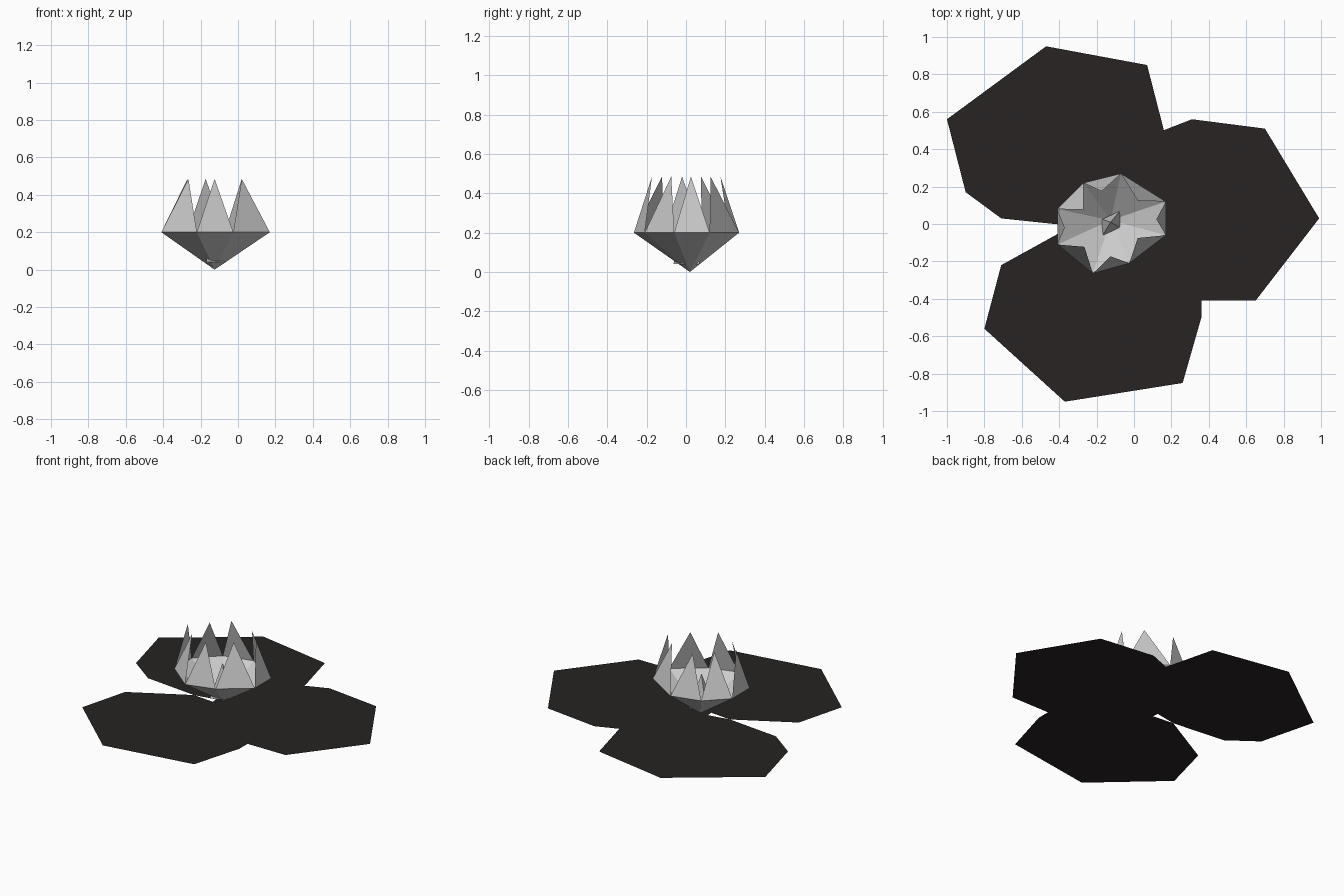
import bpy


def make(name, verts, faces, mat=None):
    me = bpy.data.meshes.new(name)
    me.from_pydata(verts, [], faces)
    me.update()
    ob = bpy.data.objects.new(name, me)
    bpy.context.collection.objects.link(ob)
    if mat:
        me.materials.append(mat)
    return ob


dark = bpy.data.materials.new("dark_leaf")
dark.diffuse_color = (0.02, 0.017, 0.016, 1)

# Three flat floating leaves, overlapping under the flower
pads = {
    "leaf_right": [(-0.05, 0.42), (-0.2, 0.15), (-0.15, -0.2), (0.1, -0.41), (0.65, -0.41),
                   (0.99, 0.03), (0.70, 0.51), (0.31, 0.56)],
    "leaf_front": [(-0.33, -0.01), (-0.71, -0.22), (-0.80, -0.56), (-0.37, -0.95),
                   (0.26, -0.85), (0.36, -0.50), (0.36, -0.35), (0.1, -0.05)],
    "leaf_back": [(-0.33, -0.01), (0.0, 0.05), (0.16, 0.35), (0.16, 0.50), (0.07, 0.85),
                  (-0.47, 0.95), (-1.0, 0.56), (-0.90, 0.17), (-0.71, 0.03)],
}
for name, pts in pads.items():
    make(name, [(x, y, 0) for x, y in pts], [range(len(pts))], dark)

# Flower cup: open cone with an uneven eight-sided rim
rim = [(0.17, -0.06), (0.17, 0.12), (-0.07, 0.27), (-0.27, 0.22),
       (-0.41, 0.08), (-0.41, -0.11), (-0.22, -0.265), (-0.025, -0.21)]
tips = [(0.12, 0.025), (0.02, 0.125), (-0.173, 0.175), (-0.27, 0.076),
        (-0.37, -0.02), (-0.265, -0.122), (-0.125, -0.173), (0.02, -0.075)]
n = len(rim)
RIM_Z, TIP_Z = 0.2, 0.485
ring = [(x, y, RIM_Z) for x, y in rim]
make("flower_cup", ring + [(-0.125, 0.02, 0)], [((i + 1) % n, i, n) for i in range(n)])

# Petals: one thin triangle on each rim edge, leaning inwards
for i, (x, y) in enumerate(tips):
    make(f"petal_{i + 1}", [ring[i], ring[(i + 1) % n], (x, y, TIP_Z)], [(0, 1, 2)])

# Small spike in the middle
base = [(-0.075, -0.02), (-0.075, 0.07), (-0.17, 0.025), (-0.17, -0.065)]
make("flower_centre", [(x, y, 0.04) for x, y in base] + [(-0.125, 0.01, 0.27)],
     [(i, (i + 1) % 4, 4) for i in range(4)])
